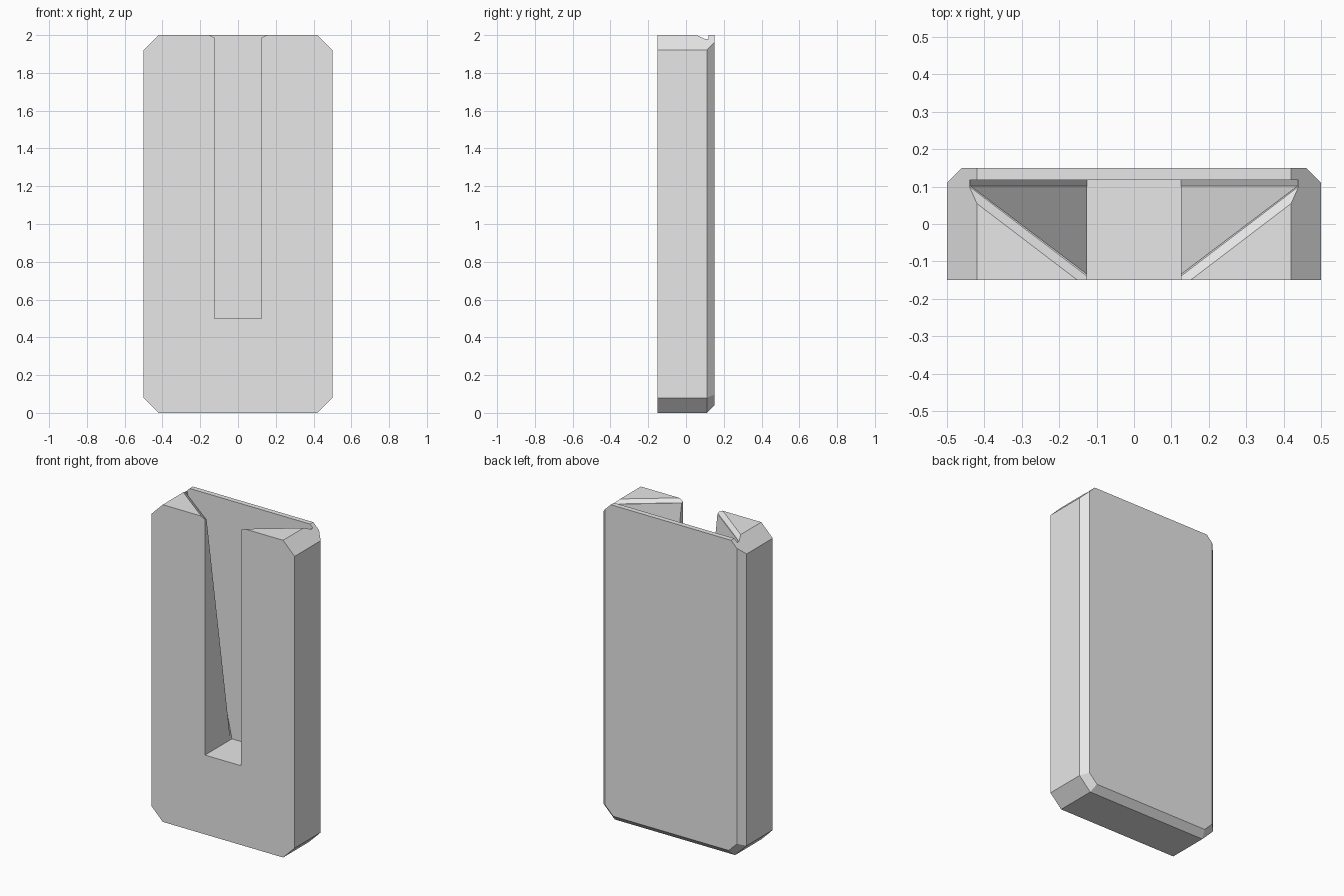
import bpy, bmesh
from mathutils import Vector

cube = bpy.data.objects.get("Cube")
if cube:
    bpy.data.objects.remove(cube, do_unlink=True)

HALF_W, HEIGHT, FRONT, BACK = 0.5, 2.0, -0.15, 0.15
CORNER, BEVEL = 0.08, 0.04
SLOT_W, SLOT_Z, POCKET_Y = 0.125, 0.5, 0.118

grey = bpy.data.materials.new("plain grey")
grey.use_nodes = True
grey.diffuse_color = (0.8, 0.8, 0.8, 1)
grey.node_tree.nodes["Principled BSDF"].inputs["Base Color"].default_value = (0.8, 0.8, 0.8, 1)


def finish(bm, name):
    bmesh.ops.recalc_face_normals(bm, faces=bm.faces)
    mesh = bpy.data.meshes.new(name)
    bm.to_mesh(mesh)
    bm.free()
    mesh.materials.append(grey)
    ob = bpy.data.objects.new(name, mesh)
    bpy.context.collection.objects.link(ob)
    return ob


def mirrored_hull(points, name):
    """Convex solid around points and their mirror images in x."""
    bm = bmesh.new()
    for x, y, z in points:
        for side in (-1, 1):
            bm.verts.new((side * x, y, z))
    bmesh.ops.convex_hull(bm, input=bm.verts[:])
    bmesh.ops.dissolve_limit(bm, angle_limit=0.001, verts=bm.verts[:], edges=bm.edges[:])
    return finish(bm, name)


# Plate: a block trimmed by planes
bm = bmesh.new()
bmesh.ops.create_cube(bm, size=1)
for v in bm.verts:
    v.co = (v.co.x * 2 * HALF_W, v.co.y * (BACK - FRONT), (v.co.z + 0.5) * HEIGHT)


def trim(point, normal):
    geom = bm.verts[:] + bm.edges[:] + bm.faces[:]
    bmesh.ops.bisect_plane(bm, geom=geom, plane_co=point, plane_no=normal, clear_outer=True)
    open_edges = [e for e in bm.edges if e.is_boundary]
    bmesh.ops.holes_fill(bm, edges=open_edges, sides=0)


ridge = BACK - BEVEL
inner = HALF_W - CORNER
diagonal = 0.5 ** 0.5
for s in (-1, 1):
    trim((s * inner, 0, HEIGHT), (s, 0, 1))
    trim((s * inner, 0, 0), (s, 0, -1))
# Rear bevels along the sides, the base and the lower corners
trim((0, ridge, 0), (0, 1, -1))
for s in (-1, 1):
    trim((s * HALF_W, ridge, 1), (s, 1, 0))
    trim((s * inner, ridge, 0), Vector((s * diagonal, 1, -diagonal)))
plate = finish(bm, "slotted_plate")

# Straight slot through the front face
slot = mirrored_hull([(SLOT_W, y, z) for y in (-0.3, POCKET_Y) for z in (SLOT_Z, 2.2)],
                     "slot_cutter")

# Tapered dovetail pocket, widening towards the top
t = 1.1
top = SLOT_Z + 1.5 * t
lip = 0.102
wide = SLOT_W + 0.317 * t
pocket = mirrored_hull([(SLOT_W, lip, SLOT_Z), (SLOT_W, POCKET_Y, SLOT_Z),
                        (SLOT_W, lip - 0.24 * t, top),
                        (wide, lip, top), (wide, POCKET_Y, top)], "pocket_cutter")

# Lead-in bevel around the pocket mouth
bevel_points = []
for shift, z in ((0, 1.98), (0.079, 2.02)):
    bevel_points += [(0.046 + shift, -0.2, z), (0.44 + shift, 0.1, z),
                     (0.44 + shift, POCKET_Y, z)]
mouth = mirrored_hull(bevel_points, "mouth_cutter")

# Cut the shapes away
bpy.context.view_layer.objects.active = plate
for cutter in (slot, pocket, mouth):
    cutter.hide_render = True
    mod = plate.modifiers.new(cutter.name, "BOOLEAN")
    mod.operation, mod.solver, mod.object = "DIFFERENCE", "EXACT", cutter
    bpy.ops.object.modifier_apply(modifier=mod.name)
    bpy.data.objects.remove(cutter, do_unlink=True)
